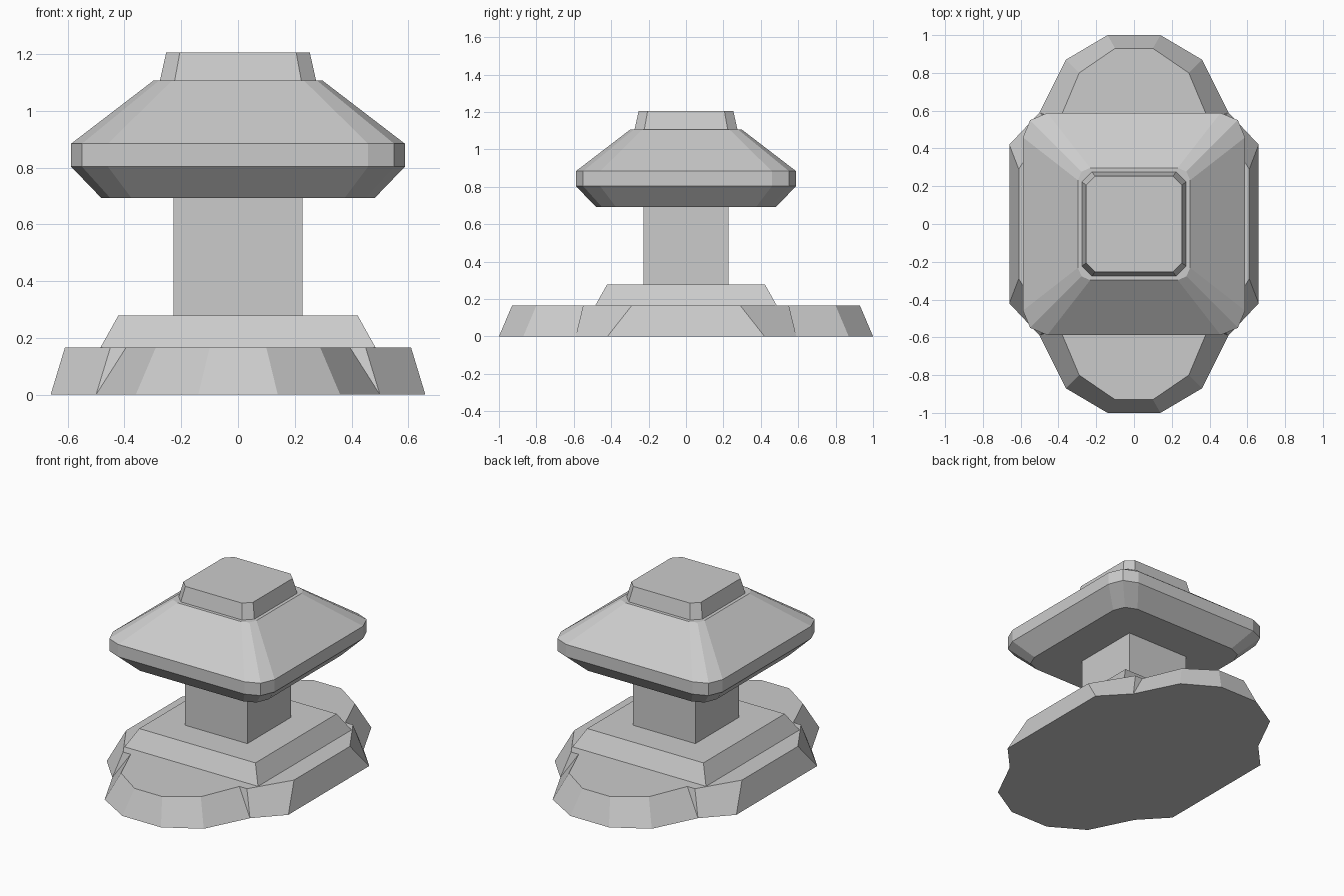
import bpy, bmesh

if "Cube" in bpy.data.objects:
    bpy.data.objects.remove(bpy.data.objects["Cube"])

stone = bpy.data.materials.new("grey stone")
stone.diffuse_color = (0.6, 0.6, 0.6, 1)
stone.use_nodes = True
stone.node_tree.nodes["Principled BSDF"].inputs["Base Color"].default_value = stone.diffuse_color


def ring(quadrant):
    """Mirror counter-clockwise points of the +x +y quadrant into a full outline."""
    q, r = quadrant, quadrant[::-1]
    return (list(q) + [(-x, y) for x, y in r]
            + [(-x, -y) for x, y in q] + [(x, -y) for x, y in r])


def loft(name, sections):
    """Join (height, quadrant outline) sections into a closed solid."""
    bm = bmesh.new()
    rows = [[bm.verts.new((x, y, z)) for x, y in ring(q)] for z, q in sections]
    n = len(rows[0])
    for a, b in zip(rows, rows[1:]):
        for i in range(n):
            j = (i + 1) % n
            bm.faces.new((a[i], a[j], b[j], b[i]))
    bm.faces.new(rows[0][::-1])
    bm.faces.new(rows[-1])
    bmesh.ops.remove_doubles(bm, verts=bm.verts, dist=0.0005)
    bmesh.ops.recalc_face_normals(bm, faces=bm.faces)
    mesh = bpy.data.meshes.new(name)
    bm.to_mesh(mesh)
    bm.free()
    mesh.materials.append(stone)
    obj = bpy.data.objects.new(name, mesh)
    bpy.context.collection.objects.link(obj)
    return obj


def square(h):
    return [(h, h)]


def rounded(h):
    """Square with two-segment cut corners."""
    return [(h, h * 0.78), (h * 0.935, h * 0.935), (h * 0.78, h)]


def chamfered(h, c):
    return [(h, h - c), (h - c, h)]


# Lobed foot with a notch where the lobes meet the middle
loft("foot", [
    (0.0, [(0.66, 0.42), (0.50, 0.59), (0.50, 0.59), (0.36, 0.87), (0.14, 1.0)]),
    (0.165, [(0.61, 0.29), (0.45, 0.55), (0.395, 0.55), (0.29, 0.80), (0.10, 0.93)]),
])

# Sloped square step
loft("step", [(0.165, square(0.485)), (0.278, square(0.422))])

# Square pillar
loft("pillar", [(0.278, square(0.227)), (0.693, square(0.227))])

# Wide roof-like cap
loft("cap", [(0.693, rounded(0.482)), (0.803, rounded(0.588)),
             (0.884, rounded(0.588)), (1.107, rounded(0.297))])

# Small top block
loft("top_block", [(1.107, chamfered(0.275, 0.052)), (1.205, chamfered(0.253, 0.048))])
